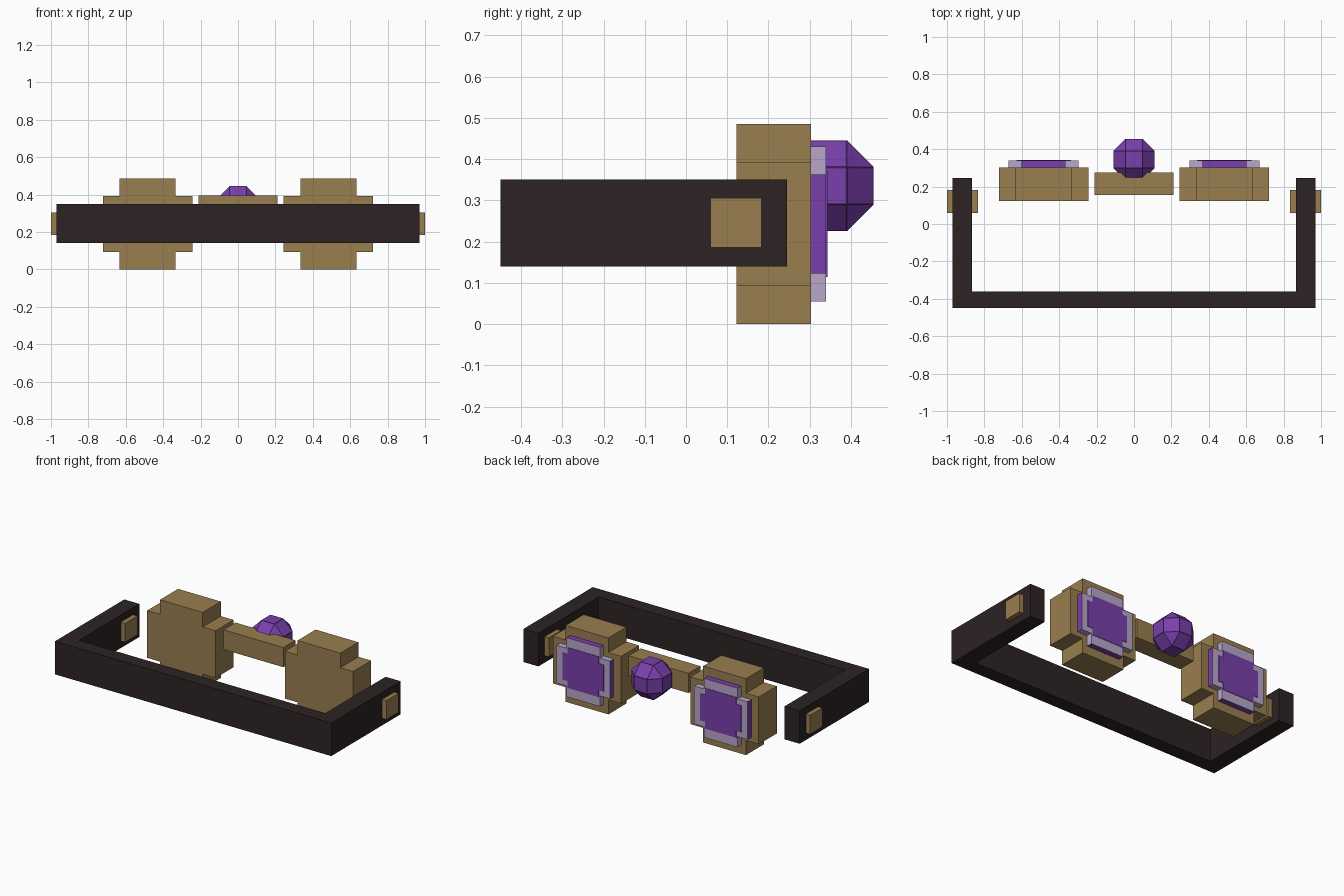
import bpy, bmesh
from mathutils import Vector
from itertools import product

cube = bpy.data.objects.get("Cube")
if cube:
    bpy.data.objects.remove(cube, do_unlink=True)


def material(name, rgb):
    m = bpy.data.materials.new(name)
    m.use_nodes = True
    m.diffuse_color = (*rgb, 1)
    m.node_tree.nodes["Principled BSDF"].inputs["Base Color"].default_value = (*rgb, 1)
    return m


bronze = material("bronze", (0.32, 0.21, 0.08))
leather = material("dark leather", (0.026, 0.017, 0.017))
purple = material("purple", (0.19, 0.05, 0.41))
dark_purple = material("dark purple", (0.08, 0.02, 0.18))
lavender = material("lavender glass", (0.48, 0.39, 0.6))


def finish(name, bm, mats):
    bmesh.ops.recalc_face_normals(bm, faces=bm.faces)
    mesh = bpy.data.meshes.new(name)
    bm.to_mesh(mesh)
    bm.free()
    for m in mats:
        mesh.materials.append(m)
    obj = bpy.data.objects.new(name, mesh)
    bpy.context.collection.objects.link(obj)
    return obj


def prism(name, points, offset, mats):
    """Extrude a closed loop of 3D points along offset."""
    bm = bmesh.new()
    face = bm.faces.new([bm.verts.new(p) for p in points])
    new = bmesh.ops.extrude_face_region(bm, geom=[face])["geom"]
    verts = [v for v in new if isinstance(v, bmesh.types.BMVert)]
    bmesh.ops.translate(bm, verts=verts, vec=offset)
    return finish(name, bm, mats)


def box(name, x, y, z, mat):
    pts = [(x[0], y[0], z[0]), (x[1], y[0], z[0]), (x[1], y[1], z[0]), (x[0], y[1], z[0])]
    return prism(name, pts, (0, 0, z[1] - z[0]), [mat])


def cross(name, cx, y, wide, tall, mats):
    """Plus-shaped block made of a wide bar and a tall bar, as (half x, half z)."""
    (wx, wz), (tx, tz) = wide, tall
    quarter = [(wx, wz), (tx, wz), (tx, tz)]
    loop = (quarter + [(-a, b) for a, b in reversed(quarter)]
            + [(-a, -b) for a, b in quarter] + [(a, -b) for a, b in reversed(quarter)])
    pts = [(cx + a, y[0], 0.2425 + b) for a, b in loop]
    return prism(name, pts, (0, y[1] - y[0], 0), mats)


# Strap: a U-shaped band
xo, xi, back, front, inner = 0.97, 0.865, 0.245, -0.45, -0.36
outline = [(-xo, back), (-xo, front), (xo, front), (xo, back),
           (xi, back), (xi, inner), (-xi, inner), (-xi, back)]
prism("strap", [(x, y, 0.14) for x, y in outline], (0, 0, 0.21), [leather])

# Frames, lenses and strap studs on both sides
for side, s in (("left", 1), ("right", -1)):
    box(side + "_stud", sorted((s * 0.835, s * 1.0)), (0.06, 0.183), (0.185, 0.305), bronze)
    cx = s * 0.483
    cross(side + "_frame", cx, (0.122, 0.303), (0.24, 0.15), (0.15, 0.2425), [bronze])
    lens = cross(side + "_lens", cx, (0.3, 0.34), (0.1875, 0.12), (0.1175, 0.1875),
                 [lavender, purple])
    # Purple tips at the ends of the lens arms
    for f in lens.data.polygons:
        d = f.center - Vector((cx, 0.32, 0.2425))
        if abs(f.normal.y) < 0.5 and max(abs(d.x), abs(d.z)) > 0.18:
            f.material_index = 1
    cross(side + "_lens_tint", cx, (0.338, 0.343), (0.145, 0.085), (0.11, 0.128), [purple])

# Bridge between the frames
box("bridge", (-0.21, 0.21), (0.155, 0.275), (0.27, 0.395), bronze)

# Faceted gem: hull of a 26-sided solid with darker rims on its square faces
r, h = 0.11, 0.0456
bm = bmesh.new()
for sx, sy, sz in product((-1, 1), repeat=3):
    for size in ((r, h, h), (h, r, h), (h, h, r)):
        bm.verts.new((sx * size[0], sy * size[1], sz * size[2]))
bmesh.ops.convex_hull(bm, input=bm.verts)
bmesh.ops.dissolve_limit(bm, angle_limit=0.05, verts=bm.verts, edges=bm.edges)
squares = [f for f in bm.faces if len(f.verts) == 4]
rims = bmesh.ops.inset_individual(bm, faces=squares, thickness=0.005)["faces"]
for f in rims:
    f.material_index = 1
gem = finish("gem", bm, [purple, dark_purple])
gem.location = (0, 0.345, 0.335)
